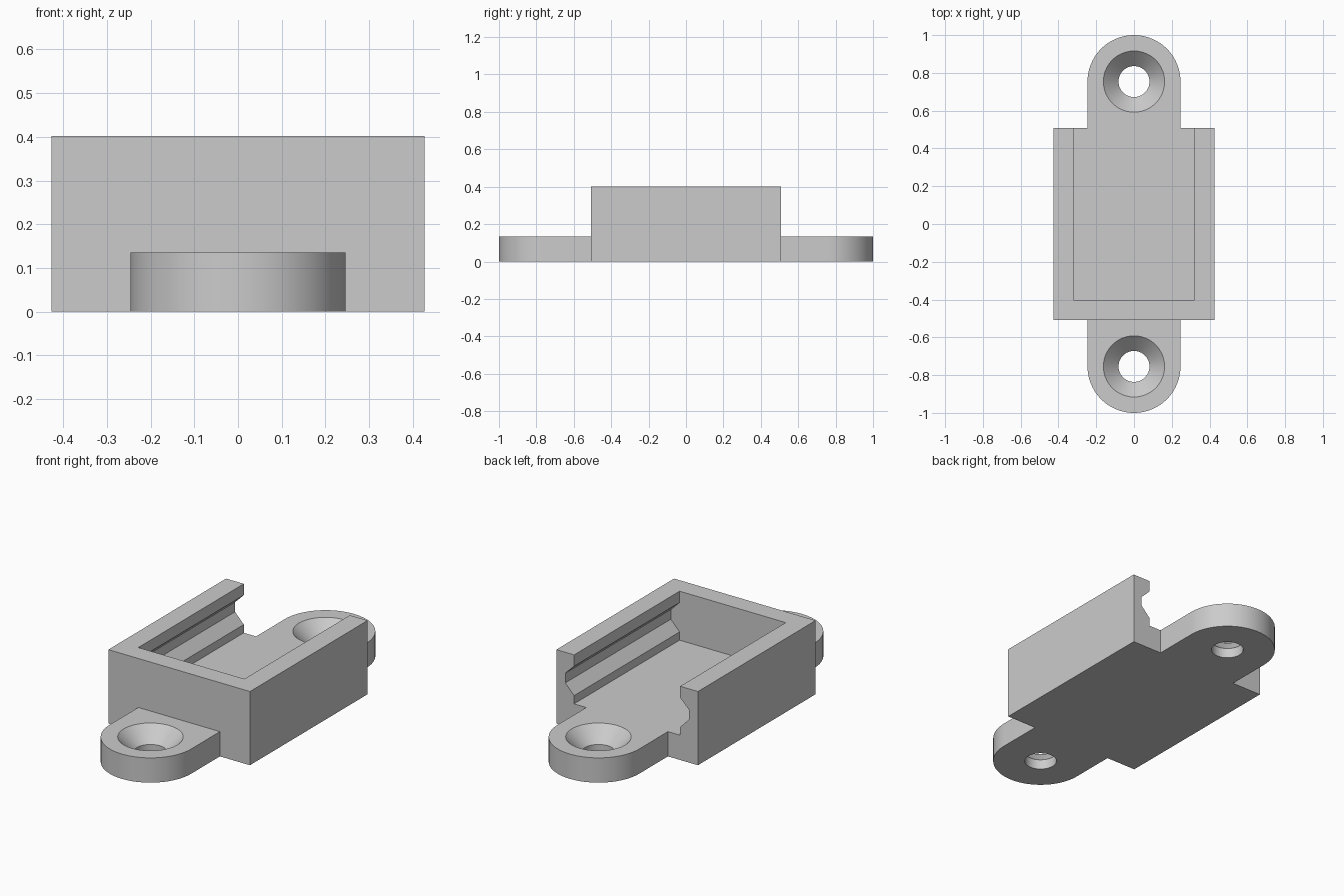
import bpy
import bmesh
from math import cos, sin, pi

cube = bpy.data.objects.get("Cube")
if cube:
    bpy.data.objects.remove(cube, do_unlink=True)

# Main sizes
HALF_W, HALF_L, HEIGHT = 0.427, 0.507, 0.402
FLOOR = 0.135
TAB_R, HOLE_Y = 0.246, 0.754
SEGMENTS = 64

grey = bpy.data.materials.new("light grey plastic")
grey.use_nodes = True
colour = (0.6, 0.6, 0.6, 1)
grey.diffuse_color = colour
grey.node_tree.nodes["Principled BSDF"].inputs["Base Color"].default_value = colour


def loft(name, rings):
    """Closed solid through matching rings of points."""
    bm = bmesh.new()
    loops = [[bm.verts.new(p) for p in ring] for ring in rings]
    n = len(loops[0])
    for low, high in zip(loops, loops[1:]):
        for i in range(n):
            j = (i + 1) % n
            bm.faces.new((low[i], low[j], high[j], high[i]))
    bm.faces.new(loops[0])
    bm.faces.new(loops[-1])
    bmesh.ops.recalc_face_normals(bm, faces=bm.faces)
    mesh = bpy.data.meshes.new(name)
    bm.to_mesh(mesh)
    bm.free()
    mesh.materials.append(grey)
    obj = bpy.data.objects.new(name, mesh)
    bpy.context.collection.objects.link(obj)
    return obj


def combine(target, tool, operation):
    """Apply a boolean and discard the tool object."""
    mod = target.modifiers.new(operation, 'BOOLEAN')
    mod.operation, mod.solver, mod.object = operation, 'EXACT', tool
    bpy.context.view_layer.objects.active = target
    bpy.ops.object.modifier_apply(modifier=mod.name)
    bpy.data.objects.remove(tool, do_unlink=True)


def outline(points, z):
    return [(x, y, z) for x, y in points]


# Box-shaped body
rect = [(-HALF_W, -HALF_L), (HALF_W, -HALF_L), (HALF_W, HALF_L), (-HALF_W, HALF_L)]
body = loft("mounting_bracket", [outline(rect, 0), outline(rect, HEIGHT)])

# Round-ended base plate forming both mounting tabs
arc = [i * pi / SEGMENTS for i in range(SEGMENTS + 1)]
slot = [(TAB_R * cos(a), HOLE_Y + TAB_R * sin(a)) for a in arc]
slot += [(-x, -y) for x, y in slot]
plate = loft("base_plate", [outline(slot, 0), outline(slot, FLOOR)])
combine(body, plate, 'UNION')

# Cavity open at the top and back, with a bevelled groove along each side wall
side = [(0.32, FLOOR), (0.32, 0.18), (0.373, 0.235), (0.373, 0.288),
        (0.32, 0.34), (0.32, HEIGHT + 0.1)]
section = side + [(-x, z) for x, z in reversed(side)]
cavity = loft("cavity_cutter", [[(x, y, z) for x, z in section] for y in (-0.402, 0.6)])
combine(body, cavity, 'DIFFERENCE')

# Countersunk screw holes in both tabs
turn = [2 * pi * i / SEGMENTS for i in range(SEGMENTS)]
bore = [(0.082, -0.05), (0.082, 0.055), (0.162, FLOOR), (0.162, FLOOR + 0.05)]
for end in (-1, 1):
    rings = [[(r * cos(a), end * HOLE_Y + r * sin(a), z) for a in turn] for r, z in bore]
    combine(body, loft("screw_hole_cutter", rings), 'DIFFERENCE')

# Smooth the round parts and keep the edges crisp
bpy.ops.object.select_all(action='DESELECT')
body.select_set(True)
bpy.context.view_layer.objects.active = body
bpy.ops.object.shade_smooth_by_angle(angle=pi / 6)
